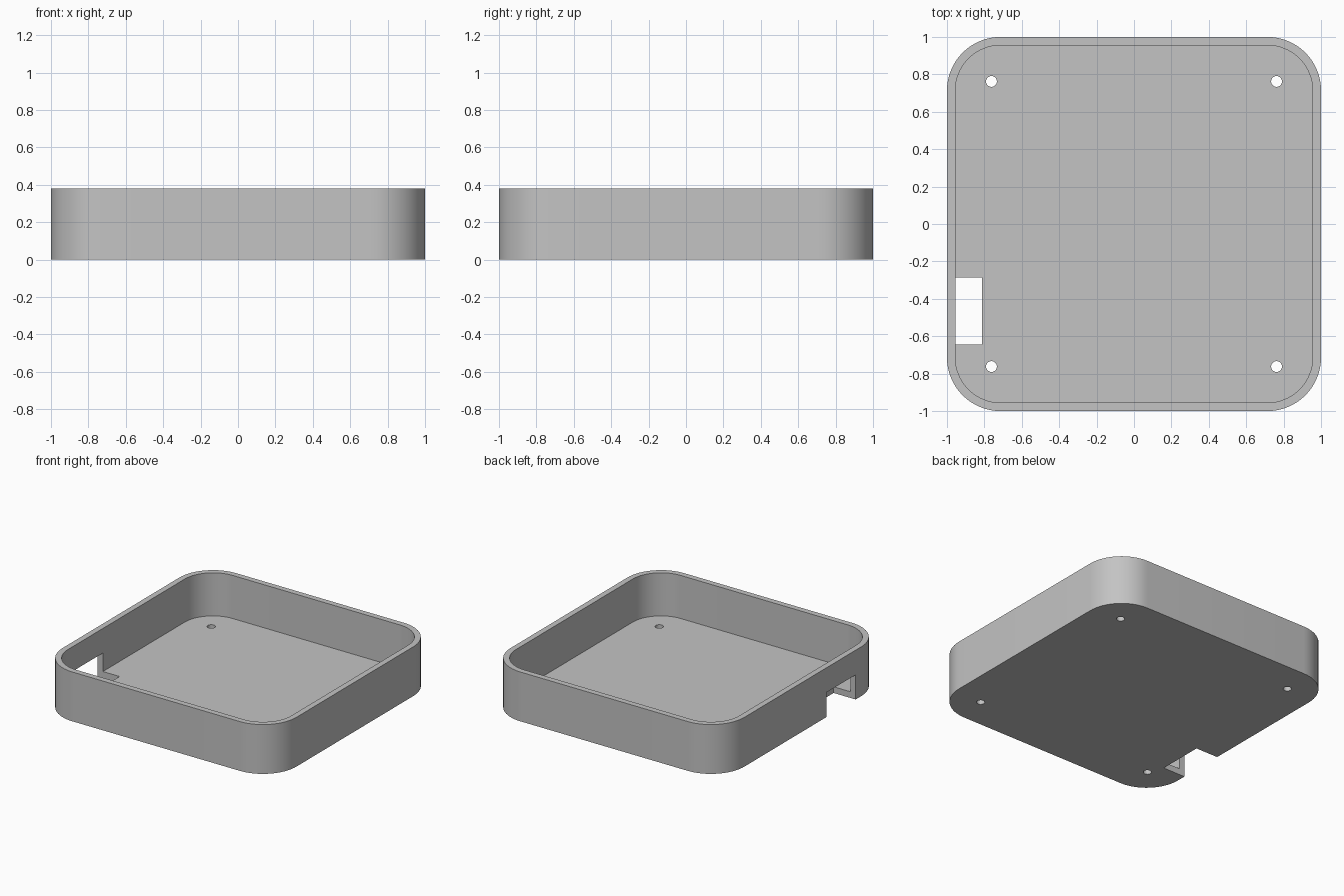
import bpy
import bmesh
from math import cos, sin, pi, radians

if "Cube" in bpy.data.objects:
    bpy.data.objects.remove(bpy.data.objects["Cube"])

HEIGHT, FLOOR, WALL, RADIUS = 0.381, 0.048, 0.045, 0.286

grey = bpy.data.materials.new("plain grey")
grey.use_nodes = True
colour = (0.55, 0.55, 0.55, 1)
grey.diffuse_color = colour
grey.node_tree.nodes["Principled BSDF"].inputs["Base Color"].default_value = colour


def prism(name, outline, z0, z1):
    """Extrude a flat outline between two heights."""
    bm = bmesh.new()
    face = bm.faces.new([bm.verts.new((x, y, z0)) for x, y in outline])
    top = bmesh.ops.extrude_face_region(bm, geom=[face])
    verts = [g for g in top["geom"] if isinstance(g, bmesh.types.BMVert)]
    bmesh.ops.translate(bm, vec=(0, 0, z1 - z0), verts=verts)
    bmesh.ops.recalc_face_normals(bm, faces=bm.faces)
    mesh = bpy.data.meshes.new(name)
    bm.to_mesh(mesh)
    bm.free()
    mesh.materials.append(grey)
    obj = bpy.data.objects.new(name, mesh)
    bpy.context.collection.objects.link(obj)
    return obj


def rounded_square(half, radius, steps=16):
    c = half - radius
    points = []
    for quarter, (sx, sy) in enumerate([(1, 1), (-1, 1), (-1, -1), (1, -1)]):
        for i in range(steps + 1):
            a = (quarter + i / steps) * pi / 2
            points.append((sx * c + radius * cos(a), sy * c + radius * sin(a)))
    return points


def circle(x, y, radius, steps=24):
    return [(x + radius * cos(2 * pi * i / steps), y + radius * sin(2 * pi * i / steps))
            for i in range(steps)]


# Outer block
tray = prism("tray", rounded_square(1, RADIUS), 0, HEIGHT)

# Hollow interior, cable notch through wall and floor, four screw holes
cutters = [
    prism("hollow_cutter", rounded_square(1 - WALL, RADIUS - WALL), FLOOR, HEIGHT + 0.2),
    prism("notch_cutter", [(-1.2, -0.643), (-0.812, -0.643), (-0.812, -0.286), (-1.2, -0.286)],
          -0.1, HEIGHT / 2),
]
for sx in (-1, 1):
    for sy in (-1, 1):
        cutters.append(prism("screw_hole_cutter", circle(sx * 0.762, sy * 0.762, 0.029), -0.1, 0.15))

bpy.ops.object.select_all(action="DESELECT")
bpy.context.view_layer.objects.active = tray
tray.select_set(True)
for cutter in cutters:
    cutter.hide_render = True
    mod = tray.modifiers.new("cut", "BOOLEAN")
    mod.operation = "DIFFERENCE"
    mod.solver = "EXACT"
    mod.object = cutter
    bpy.ops.object.modifier_apply(modifier=mod.name)
    bpy.data.objects.remove(cutter)

# Smooth rounded corners, crisp rims
bpy.ops.object.shade_smooth_by_angle(angle=radians(30))
